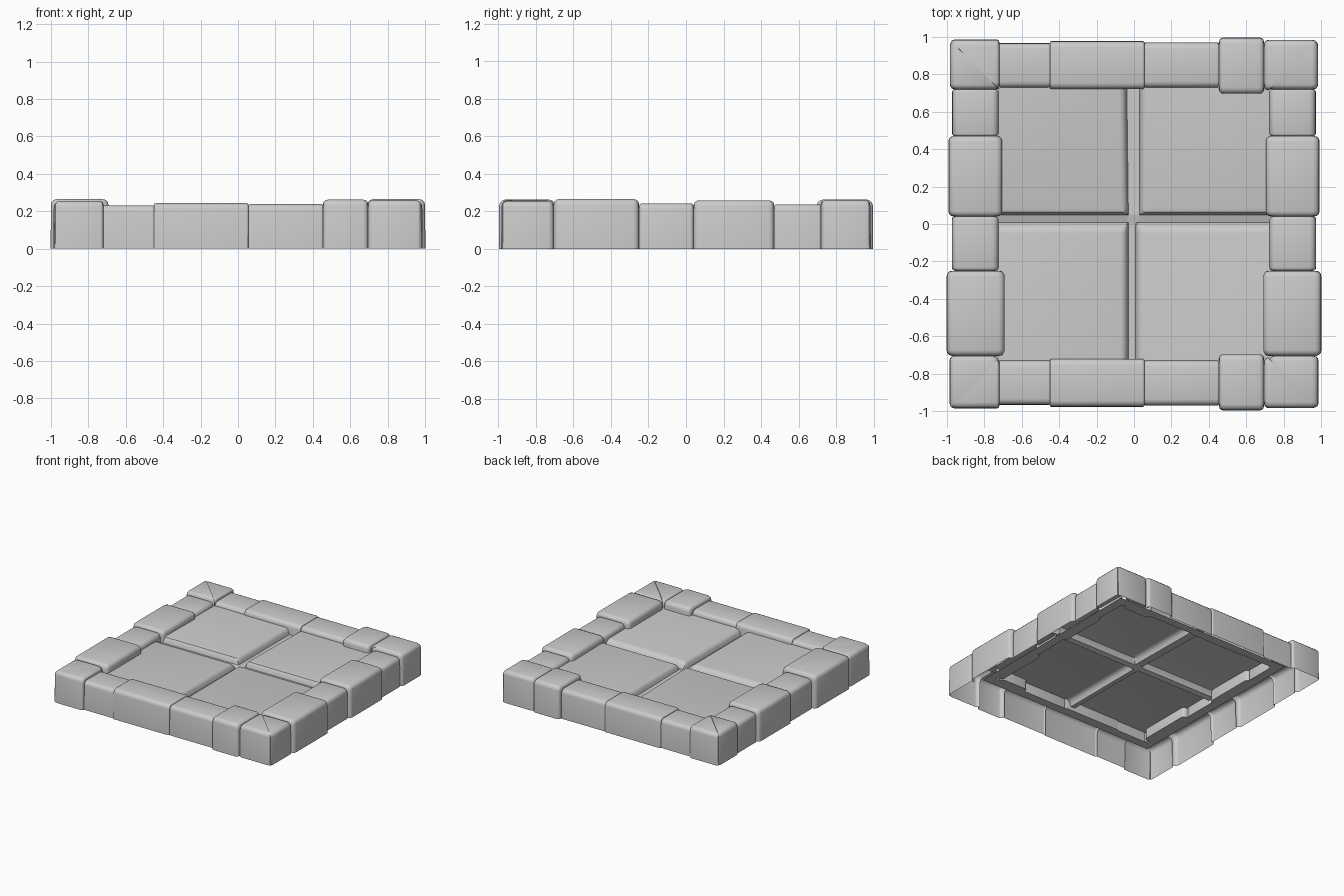
import bpy, math

if "Cube" in bpy.data.objects:
    bpy.data.objects.remove(bpy.data.objects["Cube"])

# Border stones along a side: start, end, outer edge, inner edge, top height, joint depth
CORNER_L, CORNER_R = (0.985, 0.725, 0.255), (0.983, 0.715, 0.26)
FRONT = [(-0.985, -0.72, *CORNER_L, 0.015),
         (-0.72, -0.45, 0.966, 0.730, 0.232, 0.002),
         (-0.45, 0.055, 0.976, 0.722, 0.243, 0.006),
         (0.055, 0.455, 0.969, 0.730, 0.238, 0.008),
         (0.455, 0.695, 0.995, 0.697, 0.262, 0.022),
         (0.695, 0.985, *CORNER_R, 0.025)]
SIDE = [(-0.985, -0.705, *CORNER_L, 0.025),
        (-0.705, -0.25, 1.0, 0.692, 0.265, 0.028),
        (-0.25, 0.04, 0.972, 0.725, 0.242, 0.016),
        (0.04, 0.47, 0.99, 0.705, 0.258, 0.026),
        (0.47, 0.72, 0.97, 0.725, 0.237, 0.012),
        (0.72, 0.985, *CORNER_R, 0.025)]
PLACE = [lambda t, d: (t, -d), lambda t, d: (d, t),
         lambda t, d: (t, d), lambda t, d: (-d, t)]


def make_object(name, verts, faces):
    mesh = bpy.data.meshes.new(name)
    mesh.from_pydata(verts, [], faces)
    mesh.validate()
    obj = bpy.data.objects.new(name, mesh)
    bpy.context.collection.objects.link(obj)
    bpy.context.view_layer.objects.active = obj
    obj.select_set(True)
    bpy.ops.object.shade_smooth_by_angle(angle=math.radians(40))
    obj.select_set(False)
    return obj


def section(place, t, o, i, z, r=0.032):
    """Cross-section: outer wall, rounded top, inner wall and hidden lip."""
    pts = [(o + 0.002, 0.0), (o, z - r)]
    arc = [math.radians(a) for a in (30, 60, 90)]
    pts += [(o - r + r * math.cos(a), z - r + r * math.sin(a)) for a in arc]
    pts += [(i + r - r * math.cos(a), z - r + r * math.sin(a)) for a in arc[::-1]]
    pts += [(i, z - r), (i, 0.12), (0.80, 0.12)]
    # clamping along the side mitres the corners
    return [(*place(max(-d, min(d, t)), d), h) for d, h in pts]


def side_sections(place, stones):
    out = []
    for n, (t0, t1, o, i, z, c) in enumerate(stones):
        e = max(c * 1.1, 0.012)
        ease = [(e * (1 - math.cos(a)), c * (1 - math.sin(a)))
                for a in map(math.radians, (0, 30, 60, 90))]
        corner = [(0.03, 0.0), (0.009, 0.006)]
        first, last = n == 0, n == len(stones) - 1
        start = [(0.0, 0.012)] + corner[::-1] if first else ease
        end = corner if last else ease[::-1]
        a0 = -o if first else t0
        b0 = o if last else t1
        for dt, k in start:
            t = -9 if first and dt == 0 else a0 + dt
            out.append(section(place, t, o - k, i if first else i + k, z if first else z - k))
        for dt, k in end:
            out.append(section(place, b0 - dt, o - k, i if last else i + k, z if last else z - k))
    # closing mitre
    o, i, z = stones[-1][2:5]
    out.append(section(place, 9, o - 0.012, i, z))
    return out


# Stone border swept around the perimeter
rings = []
for k, stones in enumerate((FRONT, SIDE, FRONT, SIDE)):
    s = side_sections(PLACE[k], stones)
    rings += s if k < 2 else s[::-1]
m, n = len(rings), len(rings[0])
faces = [(a * n + b, ((a + 1) % m) * n + b, ((a + 1) % m) * n + b + 1, a * n + b + 1)
         for a in range(m) for b in range(n - 1)]
border = make_object("stone_border", [p for r in rings for p in r], faces)
weld = border.modifiers.new("weld", 'WELD')
weld.merge_threshold = 0.0002

# Four floor tiles separated by cross-shaped grooves
CUT_X = [(-0.77, 0), (-0.07, 0), (-0.05, 0.12), (-0.038, 0.45), (-0.03, 1),
         (0.008, 1), (0.016, 0.45), (0.028, 0.12), (0.05, 0), (0.77, 0)]
CUT_Y = [(-0.77, 0), (-0.05, 0), (-0.02, 0.12), (-0.005, 0.45), (0.008, 1),
         (0.047, 1), (0.053, 0.45), (0.065, 0.12), (0.09, 0), (0.77, 0)]
verts = []
for y, gy in CUT_Y:
    for x, gx in CUT_X:
        px = x
        if abs(x) < 0.1 and y > 0:       # the groove widens towards the back
            px += (0.022 if x > 0 else -0.012 * (y - 0.05)) * min(1, y / 0.05)
        top = 0.2 + (0.012 * (1 - y) if y > 0.03 else 0)
        verts.append((px, y, top - 0.05 * max(gx, gy)))
w = len(CUT_X)
faces = [(j * w + i, j * w + i + 1, (j + 1) * w + i + 1, (j + 1) * w + i)
         for j in range(len(CUT_Y) - 1) for i in range(w - 1)]
make_object("floor_tiles", verts, faces)
